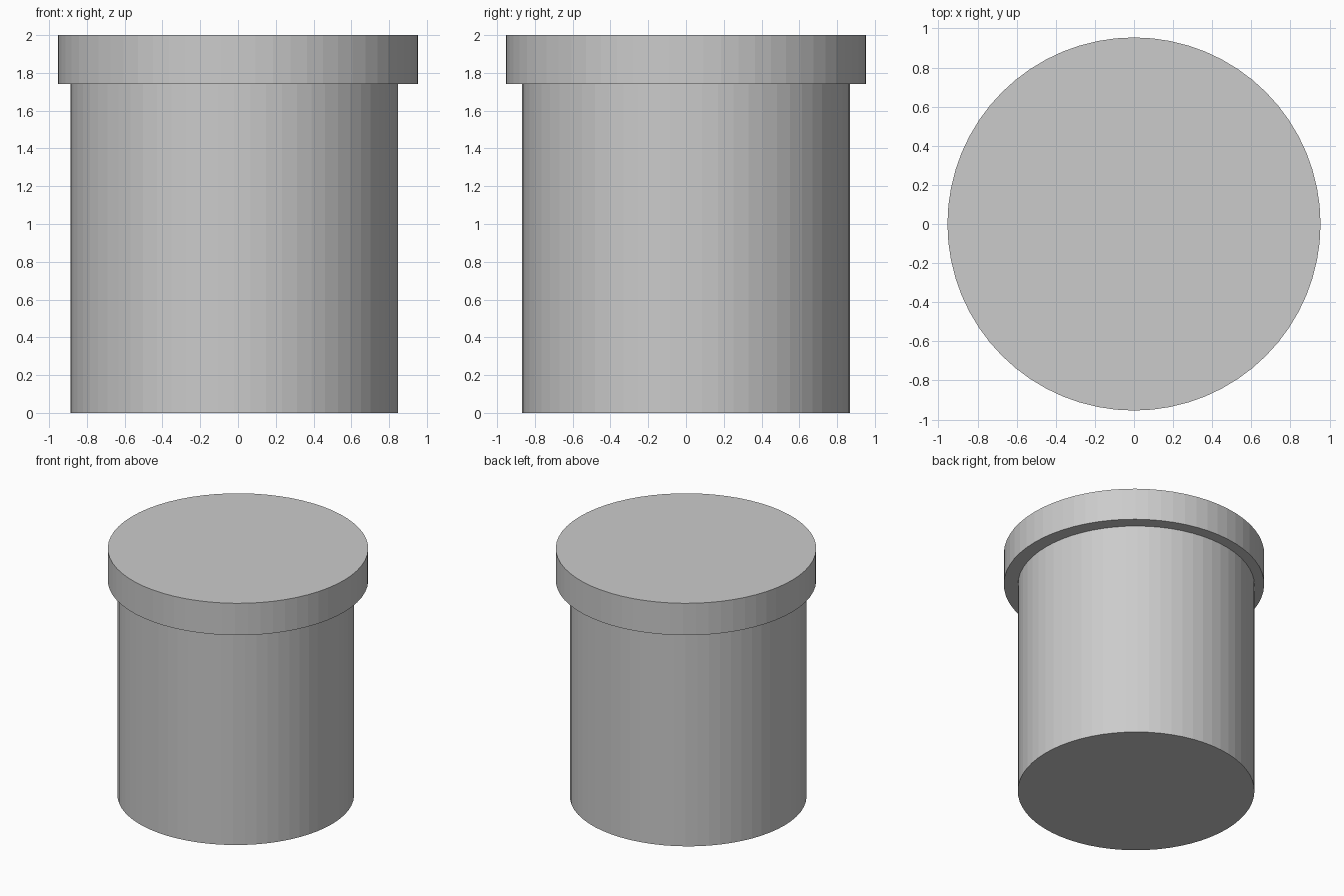
import bpy

if "Cube" in bpy.data.objects:
    bpy.data.objects.remove(bpy.data.objects["Cube"])


def cylinder(name, radius, bottom, top, x=0.0):
    """Flat-shaded 64-sided cylinder spanning bottom..top in z."""
    bpy.ops.mesh.primitive_cylinder_add(
        vertices=64, radius=radius, depth=top - bottom,
        location=(x, 0, (bottom + top) / 2))
    bpy.context.object.name = name


# Main body, set slightly off-centre under the lid
cylinder("body", 0.867, 0.0, 1.742, x=-0.02)

# Wider lid on top
cylinder("lid", 0.954, 1.742, 2.0)
